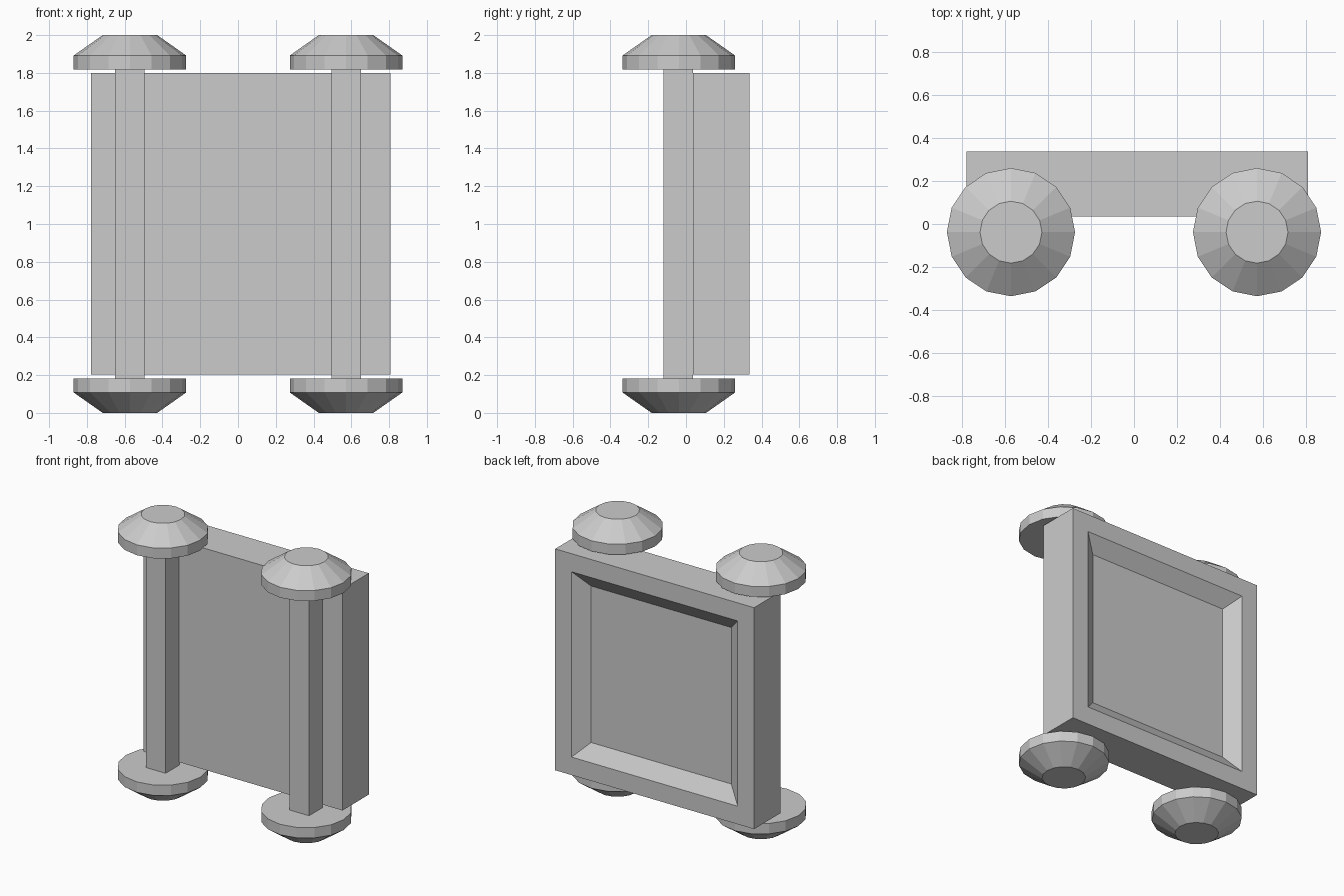
import bpy, bmesh, math
from mathutils import Matrix, Vector

if "Cube" in bpy.data.objects:
    bpy.data.objects.remove(bpy.data.objects["Cube"])

POST_X, POST_Y = 0.572, -0.038


def finish(bm, name):
    bmesh.ops.recalc_face_normals(bm, faces=bm.faces[:])
    mesh = bpy.data.meshes.new(name)
    bm.to_mesh(mesh)
    bm.free()
    obj = bpy.data.objects.new(name, mesh)
    bpy.context.collection.objects.link(obj)
    return obj


def box(lo, hi):
    lo, hi = Vector(lo), Vector(hi)
    bm = bmesh.new()
    bmesh.ops.create_cube(bm, size=1, matrix=Matrix.Translation((lo + hi) / 2)
                          @ Matrix.Diagonal((*(hi - lo), 1)))
    return bm


def lathe(name, profile, x, y, sides=16):
    bm = bmesh.new()
    rings = [[bm.verts.new((x + r * math.cos(math.tau * i / sides),
                            y + r * math.sin(math.tau * i / sides), z))
              for i in range(sides)] for r, z in profile]
    for a, b in zip(rings, rings[1:]):
        for i in range(sides):
            j = (i + 1) % sides
            bm.faces.new((a[i], a[j], b[j], b[i]))
    bm.faces.new(rings[0])
    bm.faces.new(rings[-1])
    return finish(bm, name)


# Panel with a bevelled recess in its back
bm = box((-0.778, 0.036, 0.204), (0.808, 0.336, 1.80))
bm.normal_update()
back = max(bm.faces, key=lambda f: f.normal.y)
bmesh.ops.inset_region(bm, faces=[back], thickness=0.13, use_even_offset=True)
bmesh.ops.inset_region(bm, faces=[back], thickness=0.104, use_even_offset=True)
for v in back.verts:
    v.co.y -= 0.075
finish(bm, "panel")

# Square posts, each with a tapered cap at both ends
cap = [(0.144, 0.0), (0.298, 0.108), (0.298, 0.183)]
for side, sx in (("left", -1), ("right", 1)):
    x = sx * POST_X
    h = 0.078
    finish(box((x - h, POST_Y - h - 0.003, 0.183), (x + h, POST_Y + h - 0.003, 1.817)), side + "_post")
    lathe(side + "_bottom_cap", cap, x, POST_Y)
    lathe(side + "_top_cap", [(r, 2 - z) for r, z in cap], x, POST_Y)
